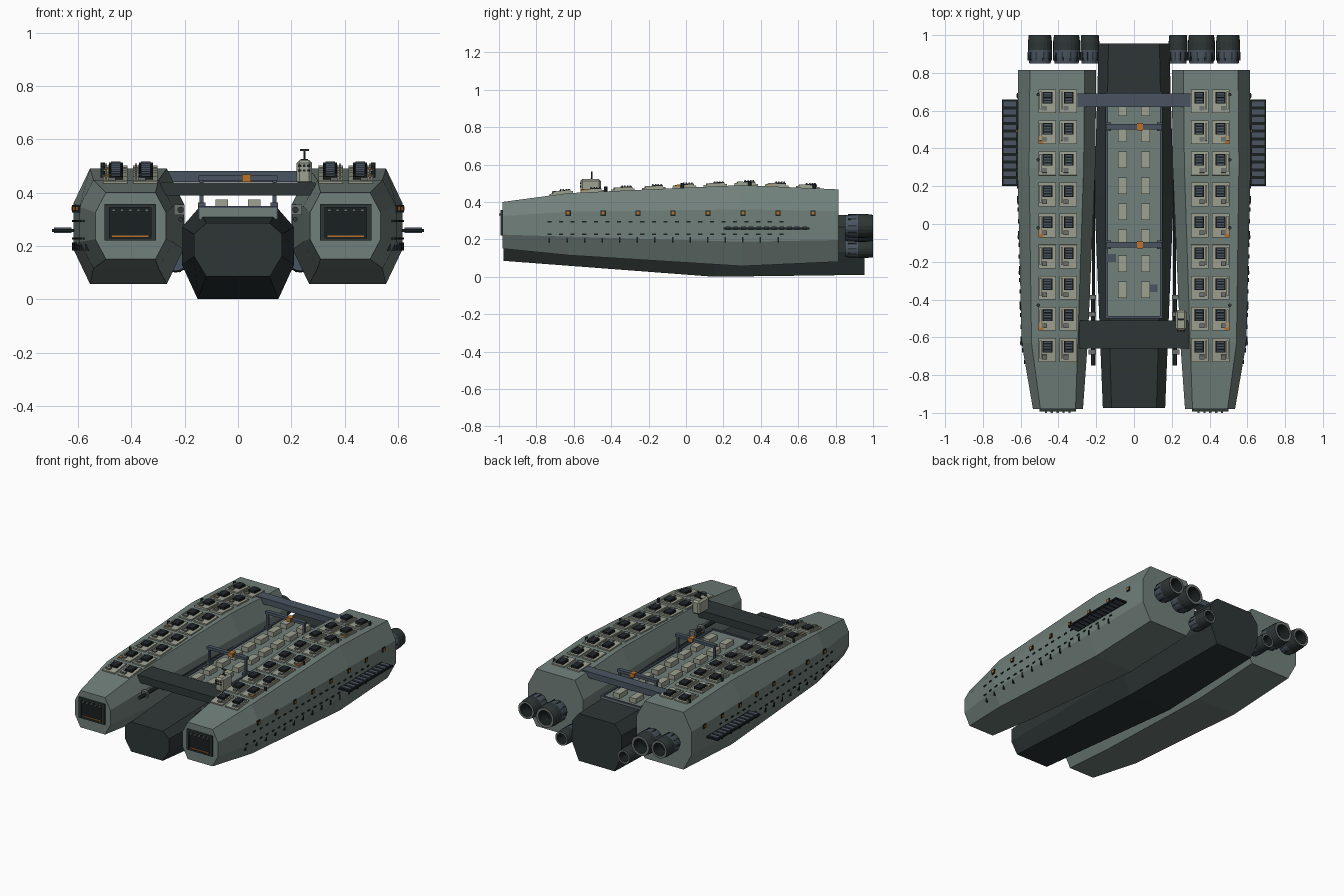
import bpy, bmesh, math
from mathutils import Matrix, Vector

if "Cube" in bpy.data.objects:
    bpy.data.objects.remove(bpy.data.objects["Cube"])


def material(name, r, g, b):
    m = bpy.data.materials.new(name)
    m.diffuse_color = (r, g, b, 1)
    m.use_nodes = True
    m.node_tree.nodes["Principled BSDF"].inputs["Base Color"].default_value = m.diffuse_color
    return m


HULL = material("grey green hull", 0.165, 0.215, 0.195)
DARK = material("dark keel", 0.027, 0.037, 0.036)
BLACK = material("near black", 0.010, 0.014, 0.014)
BEIGE = material("pale plating", 0.34, 0.36, 0.285)
STEEL = material("blue grey steel", 0.068, 0.09, 0.12)
GREY = material("mid grey", 0.15, 0.17, 0.16)
ORANGE = material("orange marking", 0.50, 0.17, 0.025)


def finish(bm, name, *mats):
    bmesh.ops.recalc_face_normals(bm, faces=bm.faces)
    me = bpy.data.meshes.new(name)
    bm.to_mesh(me)
    bm.free()
    for m in mats:
        me.materials.append(m)
    ob = bpy.data.objects.new(name, me)
    bpy.context.collection.objects.link(ob)
    return ob


def boxes(name, mat, items):
    """items: (x0, x1, y0, y1, z0, z1[, tilt about x])"""
    bm = bmesh.new()
    for it in items:
        a, b = Vector(it[0:6:2]), Vector(it[1:6:2])
        rot = Matrix.Rotation(it[6] if len(it) > 6 else 0, 4, 'X')
        mat4 = Matrix.Translation((a + b) / 2) @ rot @ Matrix.Diagonal((*(b - a), 1))
        bmesh.ops.create_cube(bm, size=1, matrix=mat4)
    return finish(bm, name, mat)


def mirrored(items):
    return items + [(-i[1], -i[0], *i[2:]) for i in items]


def rods(name, mat, items, sides=10):
    """items: (start, end, radius)"""
    bm = bmesh.new()
    for a, b, r in items:
        a, b = Vector(a), Vector(b)
        rot = (b - a).to_track_quat('Z', 'Y').to_matrix().to_4x4()
        bmesh.ops.create_cone(bm, cap_ends=True, segments=sides, radius1=r, radius2=r,
                              depth=(b - a).length, matrix=Matrix.Translation((a + b) / 2) @ rot)
    return finish(bm, name, mat)


def loft(name, mat, sections, cut_x, cut_top, cut_bot, side=1):
    """Eight-sided body through sections (y, x0, x1, z0, z1)"""
    bm = bmesh.new()
    rings = []
    for y, x0, x1, z0, z1 in sections:
        c, t, b = (x1 - x0) * cut_x, (z1 - z0) * cut_top, (z1 - z0) * cut_bot
        pts = [(x0 + c, z0), (x1 - c, z0), (x1, z0 + b), (x1, z1 - t),
               (x1 - c, z1), (x0 + c, z1), (x0, z1 - t), (x0, z0 + b)]
        rings.append([bm.verts.new((side * x, y, z)) for x, z in pts])
    for r, q in zip(rings, rings[1:]):
        for i in range(8):
            bm.faces.new((r[i], r[(i + 1) % 8], q[(i + 1) % 8], q[i]))
    bm.faces.new(rings[0])
    bm.faces.new(rings[-1])
    return finish(bm, name, mat)


# Main bodies: two side hulls and the central keel
SIDE = [(-0.98, 0.27, 0.535, 0.15, 0.40), (-0.63, 0.245, 0.595, 0.115, 0.447),
        (0.30, 0.205, 0.617, 0.057, 0.49), (0.815, 0.20, 0.613, 0.08, 0.467)]
for s, n in ((1, "right_hull"), (-1, "left_hull")):
    loft(n, HULL, SIDE, 0.15, 0.30, 0.30, s)
loft("keel", DARK, [(-0.975, -0.165, 0.165, 0.085, 0.285), (0.15, -0.21, 0.21, 0, 0.338),
                    (0.955, -0.187, 0.187, 0.01, 0.33)], 0.14, 0.2, 0.38)


def section(y):
    for a, b in zip(SIDE, SIDE[1:]):
        if y <= b[0]:
            t = (y - a[0]) / (b[0] - a[0])
            return [p + (q - p) * t for p, q in zip(a, b)], (b[4] - a[4]) / (b[0] - a[0])


def outer_x(y, z):
    (_, x0, x1, z0, z1), _ = section(y)
    cut = 0.3 * (z1 - z0)
    over = max(z - (z1 - cut), z0 + cut - z, 0)
    return x1 - over / cut * 0.15 * (x1 - x0)


# Roof machinery: nine rows of two modules on each hull
plates, vents, slats, small, marks, ribs = [], [], [], [], [], []
for row in range(9):
    y = 0.65 - row * 0.1645
    (_, _, _, _, z), slope = section(y)
    t = math.atan(slope)
    for x in (0.3475, 0.46):
        plates.append((x - 0.046, x + 0.046, y - 0.063, y + 0.063, z - 0.008, z + 0.009, t))
        small.append((x + 0.0, x + 0.026, y - 0.05, y - 0.026, z, z + 0.016, t))
        ribs.append((x + 0.031, x + 0.039, y - 0.045, y + 0.05, z, z + 0.018, t))
        vents.append((x - 0.028, x + 0.024, y - 0.012, y + 0.048, z, z + 0.022, t))
        for k in range(4):
            yy = y - 0.004 + k * 0.0145
            slats.append((x - 0.02, x + 0.016, yy - 0.004, yy + 0.004, z + 0.02, z + 0.027, t))
    if row in (1, 4, 7):
        marks.append((0.48, 0.502, y - 0.06, y - 0.02, z, z + 0.0135, t))
boxes("roof_plates", BEIGE, mirrored(plates))
boxes("roof_vents", BLACK, mirrored(vents))
boxes("roof_vent_slats", STEEL, mirrored(slats))
boxes("roof_small_units", GREY, mirrored(small))
boxes("roof_ribs", BEIGE, mirrored(ribs))
boxes("roof_markings", ORANGE, mirrored(marks))
rods("roof_bollards", DARK, [((s * 0.507, y, 0.44), (s * 0.507, y, section(y)[0][4] + 0.025), 0.009)
                             for s in (-1, 1) for y in (0.34, 0.685, -0.02, -0.43)])

# Hull side windows, frames and dash rows
frames, panes, dashes = [], [], []
for i in range(8):
    y, z = -0.63 + i * 0.187, 0.34
    x = outer_x(y, z)
    frames.append((x - 0.015, x + 0.005, y - 0.014, y + 0.014, z - 0.014, z + 0.014))
    panes.append((x - 0.01, x + 0.008, y - 0.008, y + 0.008, z - 0.008, z + 0.008))
for z, step, w, h in ((0.293, 0.062, 0.011, 0.004), (0.228, 0.062, 0.011, 0.004), (0.197, 0.094, 0.004, 0.015)):
    for i in range(int(1.36 / step)):
        y = -0.73 + i * step
        x = outer_x(y, z)
        dashes.append((x - 0.012, x + 0.005, y - w, y + w, z - h, z + h))
boxes("window_frames", BLACK, mirrored(frames))
boxes("window_panes", ORANGE, mirrored(panes))
boxes("side_dashes", BLACK, mirrored(dashes))

# Radiator fins on the flanks
boxes("radiator_panels", BLACK, mirrored([(0.60, 0.698, 0.20, 0.66, 0.252, 0.263)]))
boxes("radiator_slats", STEEL, mirrored([(0.625, 0.69, 0.212 + k * 0.041, 0.238 + k * 0.041, 0.249, 0.269)
                                         for k in range(11)]))

# Bow hangar doors
boxes("hangar_doors", BLACK, mirrored([(0.31, 0.50, -0.985, -0.97, 0.222, 0.355)]))
boxes("hangar_frames", DARK, mirrored([
    (0.308, 0.50, -0.993, -0.97, 0.343, 0.357), (0.308, 0.50, -0.993, -0.97, 0.220, 0.230),
    (0.308, 0.326, -0.993, -0.97, 0.22, 0.357), (0.482, 0.50, -0.993, -0.97, 0.22, 0.357)]))
boxes("hangar_sills", ORANGE, mirrored([(0.335, 0.473, -0.989, -0.975, 0.233, 0.239)]))
boxes("hangar_lamps", GREY, mirrored([(0.336 + k * 0.031, 0.348 + k * 0.031, -1.0, -0.98, 0.328, 0.338)
                                      for k in range(5)]))

# Cargo deck on the keel with containers and rails
boxes("cargo_deck", HULL, [(-0.145, 0.145, -0.50, 0.70, 0.29, 0.342)])
boxes("deck_rails", STEEL, mirrored([(0.138, 0.15, -0.50, 0.70, 0.30, 0.35)])
      + [(-0.145, 0.145, y, y + 0.012, 0.33, 0.35) for y in (-0.5, 0.688)])
boxes("containers", BEIGE, mirrored([(0.037, 0.085, y - 0.043, y + 0.043, 0.335, 0.374)
                                     for y in [0.615 - k * 0.1375 for k in range(8)]]))
boxes("deck_hatches", STEEL, [(-0.14, -0.095, -0.2, -0.16, 0.335, 0.348), (0.08, 0.125, -0.36, -0.32, 0.335, 0.348)])

# Gantry cranes over the deck
for n, y in (("rear_gantry", 0.515), ("front_gantry", -0.11)):
    boxes(n, STEEL, [(-0.148, 0.148, y - 0.014, y + 0.014, 0.445, 0.463)]
          + mirrored([(0.13, 0.144, y - 0.008, y + 0.008, 0.34, 0.46),
                      (0.122, 0.15, y - 0.022, y + 0.022, 0.34, 0.362)]))
    boxes(n + "_trolley", ORANGE, [(0.015, 0.048, y - 0.02, y + 0.02, 0.44, 0.467)])

# Cross beams joining the hulls, inner pipes
boxes("front_beam", DARK, [(-0.29, 0.29, -0.66, -0.51, 0.388, 0.438)])
boxes("rear_beam", STEEL, [(-0.30, 0.30, 0.62, 0.69, 0.44, 0.481)])
rods("inner_pipes", DARK, [((s * 0.215, a, z), (s * 0.215, b, z), r) for s in (-1, 1)
                           for a, b, z, r in ((-0.75, -0.38, 0.335, 0.012), (-0.5, 0.68, 0.30, 0.009))])
boxes("inner_clamps", GREY, mirrored([(0.2, 0.24, y, y + 0.025, 0.315, 0.355) for y in (-0.69, -0.49, -0.4)]))

# Bridge tower with mast
tower = boxes("bridge_tower", BEIGE, [(0.22, 0.278, -0.565, -0.455, 0.43, 0.522)])
bev = tower.modifiers.new("bevel", 'BEVEL')
bev.width, bev.segments = 0.011, 1
boxes("bridge_windows", BLACK, [(0.227 + k * 0.016, 0.238 + k * 0.016, -0.568, -0.55, z, z + 0.009)
                                for k in range(3) for z in (0.478, 0.496)]
      + [(0.235, 0.263, -0.51, -0.5, 0.52, 0.526)])
rods("mast", DARK, [((0.249, -0.505, 0.515), (0.249, -0.505, 0.563), 0.004)], 6)
boxes("mast_bar", DARK, [(0.232, 0.266, -0.509, -0.501, 0.556, 0.563)])


# Engines: lathed nozzles, three behind each hull
def nozzle(name, x, z, r, sides=20):
    prof = [(0.85, 0.0), (0.85, 0.88), (0.885, 0.97), (0.92, 1.0), (0.96, 1.0), (1.0, 0.92),
            (1.0, 0.68), (0.93, 0.5), (0.93, 0.0)]
    mat_of = [0, 0, 0, 1, 1, 2, 3, 3]
    bm = bmesh.new()
    rings = []
    for y, k in prof:
        n = sides if k else 1
        rings.append([bm.verts.new((x + r * k * math.cos(a), y, z + r * k * math.sin(a)))
                      for a in [2 * math.pi * i / sides for i in range(n)]])
    for p, q, m in zip(rings, rings[1:], mat_of):
        for i in range(sides):
            j = (i + 1) % sides
            vs = [p[i % len(p)], p[j % len(p)], q[j % len(q)], q[i % len(q)]]
            bm.faces.new(list(dict.fromkeys(vs))).material_index = m
    finish(bm, name, STEEL, DARK, GREY, BLACK)
    # raised ribs round the front collar
    bm = bmesh.new()
    for i in range(10):
        rot = Matrix.Translation((x, 0.888, z)) @ Matrix.Rotation(i * math.tau / 10, 4, 'Y')
        bmesh.ops.create_cube(bm, size=1, matrix=rot @ Matrix.Translation((r * 0.95, 0, 0))
                              @ Matrix.Diagonal((r * 0.13, 0.045, 0.008, 1)))
    finish(bm, name + "_ribs", DARK)


for s, n in ((1, "right"), (-1, "left")):
    nozzle(n + "_outer_engine", s * 0.498, 0.272, 0.064)
    nozzle(n + "_middle_engine", s * 0.357, 0.258, 0.072)
    nozzle(n + "_inner_engine", s * 0.233, 0.15, 0.05)
